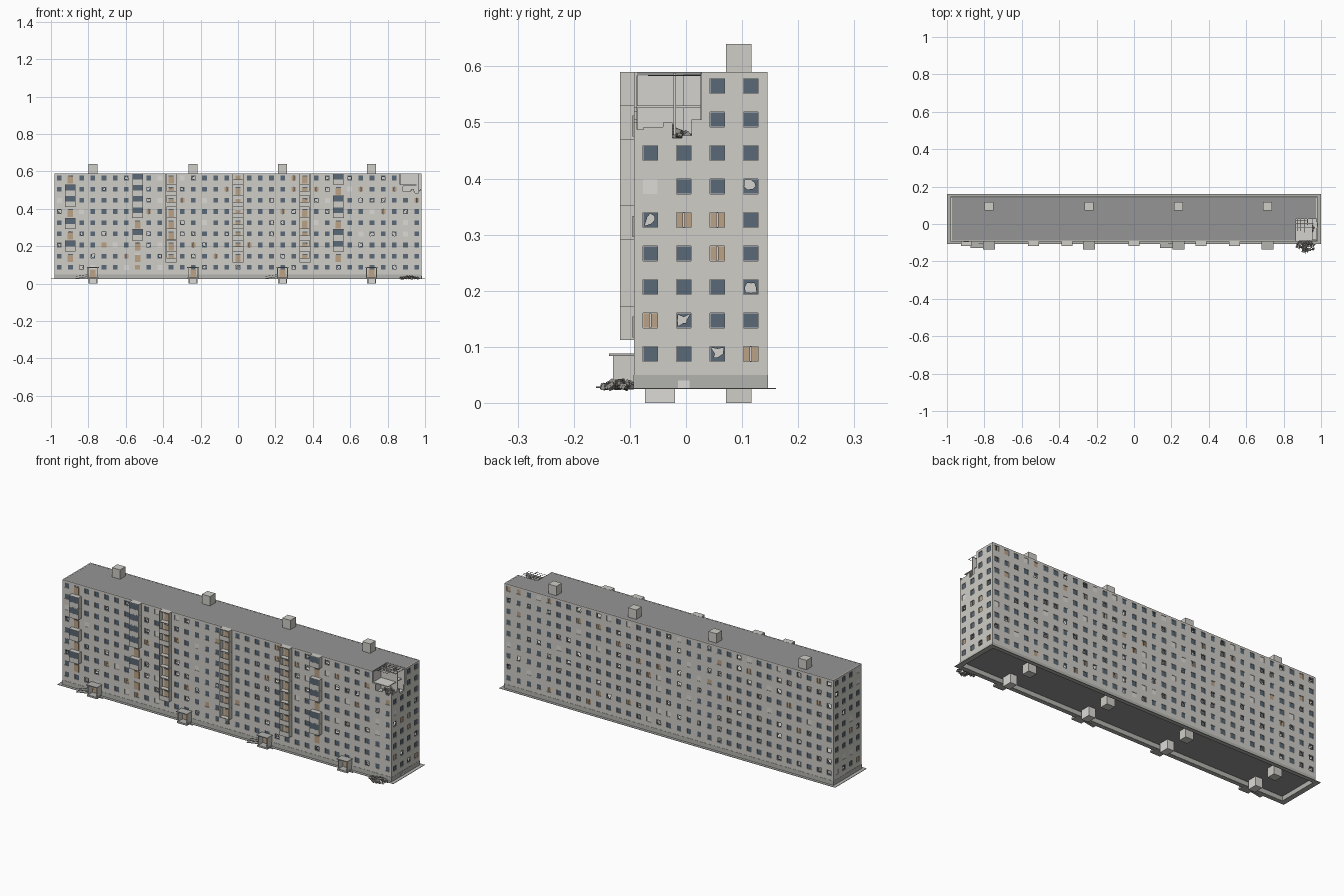
import bpy, bmesh, math, random
from mathutils import Matrix, Vector

if "Cube" in bpy.data.objects:
    bpy.data.objects.remove(bpy.data.objects["Cube"])
random.seed(7)

COL = dict(wall=(.62, .61, .57), plinth=(.45, .45, .43), glass=(.10, .14, .18), board=(.72, .71, .68),
           wood=(.50, .36, .24), roof=(.30, .30, .30), frame=(.75, .75, .72), rubble=(.28, .27, .25),
           inner=(.66, .65, .62), dark=(.14, .14, .14))
parts = {}


def part(name, col):
    if name not in parts:
        parts[name] = (bmesh.new(), col)
    return parts[name][0]


def box(name, col, x0, x1, y0, y1, z0, z1, rot=None):
    m = Matrix.Translation(((x0 + x1) / 2, (y0 + y1) / 2, (z0 + z1) / 2))
    if rot:
        m = m @ rot
    m = m @ Matrix.Diagonal((x1 - x0, y1 - y0, z1 - z0, 1))
    bmesh.ops.create_cube(part(name, col), size=1, matrix=m)


def poly(name, col, pts):
    bm = part(name, col)
    bm.faces.new([bm.verts.new(p) for p in pts])


X, D, CY = .98, .119, .026           # half length, half depth, centre in y
Z0, Z1, P, H = .025, .59, .0597, .0132  # bottom, top, window pitch, half window
Y0, Y1 = CY - D, CY + D
FLOORS = [.0875 + P * k for k in range(9)]
ENTR = [-.776, -.24, .238, .714]
# balcony stacks: glazed or open, and the storeys left without a balcony
STACKS = {-.896: (1, (0, 2, 4, 7)), -.537: (1, (0, 1, 3)), .537: (1, (0, 3, 6)),
          -.358: (0, ()), 0: (0, ()), .358: (0, ())}


# collapsed top corner, outlined in steps along each wall
def damaged(a, u, z):
    if a == 0 and u > .865:
        return z > [.527, .515, .495, .505, .485, .50][min(5, int((u - .865) / .02))]
    if a == 1 and u < .001:
        return z > [.487, .515, .492, .50, .472, .477, .505][max(0, min(6, int((u + .119) / .0172)))]
    return False


# one window: glazed, broken or boarded, with a pale frame
def window(a, u, z, T):
    h, d = H, .004
    q = lambda s, t, dd=d: T(u + s * h, dd, z + t * h)
    sq = [(-1, -1), (1, -1), (1, 1), (-1, 1)]
    for i in range(4):
        (s, t), (s2, t2) = sq[i], sq[(i + 1) % 4]
        poly("window_frames", "frame", [q(s, t, .003), q(s2, t2, .003),
                                        q(s2 * .95, t2 * .95, .003), q(s * .95, t * .95, .003)])
    r = random.random()
    if r < .62:
        poly("window_glass", "glass", [q(s, t) for s, t in sq])
    elif r < .84:
        ring = [(-1, -1), (0, -1), (1, -1), (1, 0), (1, 1), (0, 1), (-1, 1), (-1, 0)]
        k = [random.uniform(.3, .9) for _ in ring]
        for i in range(8):
            j = (i + 1) % 8
            poly("broken_glass", "glass", [q(*ring[i]), q(*ring[j]), q(ring[j][0] * k[j], ring[j][1] * k[j]),
                                           q(ring[i][0] * k[i], ring[i][1] * k[i])])
    elif r < .92:
        poly("boarded_windows", "board", [q(s, t, .002) for s, t in sq])
    else:
        for s0, s1 in ((-.95, -.08), (.08, .95)):
            poly("wooden_boards", "wood", [q(s0, -.95), q(s1, -.95), q(s1, .95), q(s0, .95)])


# outer walls: a grid of cells with the window cells left open
def wall(a, name, half, depth, n):
    R = Matrix.Rotation(a * math.pi / 2, 4, 'Z')
    T = lambda u, d, z: R @ Vector((u, -depth + d, z)) + Vector((0, CY, 0))
    cols = [(i - (n - 1) / 2) * P for i in range(n)]
    us = {-half, half} | {c + s * H for c in cols for s in (-1, 1)}
    zs = {Z0, Z1} | {f + s * H for f in FLOORS for s in (-1, 1)}
    if a == 0:
        us |= {.865 + .02 * i for i in range(6)}
    if a == 1:
        us |= {-.119 + .0172 * i for i in range(8)}
    if a < 2:
        zs |= {.472, .477, .485, .487, .495, .50, .505, .515, .527}
    us, zs = sorted(us), sorted(zs)
    bm, vs = part(name, "wall"), {}

    def v(i, j):
        if (i, j) not in vs:
            vs[i, j] = bm.verts.new(T(us[i], 0, zs[j]))
        return vs[i, j]
    for i in range(len(us) - 1):
        for j in range(len(zs) - 1):
            u, z = (us[i] + us[i + 1]) / 2, (zs[j] + zs[j + 1]) / 2
            hole = any(abs(u - c) < H for c in cols) and any(abs(z - f) < H for f in FLOORS)
            if not hole and not damaged(a, u, z):
                bm.faces.new([v(i, j), v(i + 1, j), v(i + 1, j + 1), v(i, j + 1)])
    for c in cols:
        for f in FLOORS:
            if not (f > .49 and damaged(a, c, .58)):
                window(a, c, f, T)


wall(0, "front_wall", X, D, 33)
wall(1, "right_wall", D, X, 4)
wall(2, "back_wall", X, D, 33)
wall(3, "left_wall", D, X, 4)

# plinth and pavement strip around the walls, with a raised underside
e = .001
for y0, y1, p0, p1 in ((Y0 - e, Y0 + .008, -.108, Y0 + .006), (Y1 - .008, Y1 + e, Y1 - .006, .16)):
    box("plinth", "plinth", -X - e, X + e, y0, y1, .025, .05)
    box("pavement", "plinth", -1, 1, p0, p1, .0245, .0265)
for s in (-1, 1):
    x0, x1 = sorted((s * (X + e), s * (X - .008)))
    box("plinth", "plinth", x0, x1, Y0, Y1, .025, .05)
    x0, x1 = sorted((s, s * (X - .006)))
    box("pavement", "plinth", x0, x1, Y0 + .006, Y1 - .006, .0245, .0265)
box("underside", "roof", -X + .007, X - .007, Y0 + .007, Y1 - .007, .049, .053)
box("hatch", "board", X, X + .003, -.014, .006, .027, .04)

# roof with the open corner
box("roof", "roof", -X + .005, .865, Y0 + .005, Y1 - .005, .584, .5895)
box("roof", "roof", .865, X - .005, .03, Y1 - .005, .584, .5895)

# floors, corridor walls and cross walls inside
for k in range(1, 9):
    z = .052 + P * k
    box("floor_slabs", "inner", -X + .007, .865, Y0 + .007, Y1 - .007, z - .002, z + .002)
    box("floor_slabs", "inner", .865, X - .007, .03 if k == 8 else Y0 + .007, Y1 - .007, z - .002, z + .002)
for y in (.0, .056):
    box("corridor_walls", "inner", -X + .007, .865, y - .028, y - .025, .053, .584)
    box("corridor_walls", "inner", .865, X - .04, y - .028, y - .025, .053, .468 if y == 0 else .58)
for i in range(11):
    x = -.865 + i * .173
    box("cross_walls", "inner", x - .002, x + .002, Y0 + .007, Y1 - .007, .053, .584)

# exposed rooms in the collapsed corner
box("room_back_wall", "inner", .865, X - .007, .026, .03, .47, .588)
box("room_partition", "inner", .868, .965, -.022, -.018, .47, .588)
box("room_partition", "inner", .925, .929, -.005, .026, .47, .585)
box("broken_floor", "inner", .865, .955, -.088, .026, .526, .53)
for i in range(6):
    x, y = .872 + i * .019, .02 - i * .016
    box("bent_bars", "dark", x, x + .0012, random.uniform(-.07, -.03), .03, .583, .5842)
    box("bent_bars", "dark", .865, random.uniform(.92, .975), y, y + .0012, .583, .5842)


# lumps of debris on the ground and inside the broken rooms
def rubble(name, cx, cy, z, rx, ry, hgt, n):
    for _ in range(n):
        t, r = random.uniform(0, 6.28), math.sqrt(random.random())
        s = random.uniform(.004, .010)
        m = (Matrix.Translation((cx + rx * r * math.cos(t), cy + ry * r * math.sin(t),
                                 z + hgt * (1 - r) * random.random() + s * .3))
             @ Matrix.Rotation(random.uniform(0, 3), 4, (random.random(), random.random(), 1))
             @ Matrix.Diagonal((s * 1.4, s, s * .7, 1)))
        bmesh.ops.create_cube(part(name, "rubble"), size=1, matrix=m)


rubble("ground_rubble", .92, -.118, .026, .05, .03, .014, 110)
rubble("room_rubble", .925, -.025, .473, .04, .035, .02, 70)
box("rubble_bar", "dark", .915, .917, -.16, -.10, .027, .029)

# lift shafts through the roof and floor, and entrance pits
for x in ENTR:
    box("lift_shafts", "wall", x - .024, x + .024, .071, .117, 0, .64)
    box("entrance_pits", "board", x - .02, x + .02, -.073, -.02, 0, .05)

# balcony stacks, each with a narrow door behind on every storey
for x, (glazed, absent) in STACKS.items():
    w, yf, yb = .0285, -.118, Y0 + .001
    for k in range(8):
        z = .1125 + P * k
        t = z + P - .0005
        box("balcony_doors", "wood" if glazed else "board", x - .0145, x + .0145, Y0 - .002, Y0 + .001, z + .004, z + .042)
        if k in absent:
            continue
        box("balcony_slabs", "wall", x - w, x + w, yf, yb, z, z + .003)
        for s in (-1, 1):
            cx = x + s * (w - .0015)
            box("balcony_sides", "wall", cx - .0015, cx + .0015, yf, yb, z, t)
        if not glazed:
            if random.random() < .6:
                box("balcony_parapets", "wall", x - w, x + w, yf, yf + .002, z + .003, z + .026)
            continue
        box("balcony_parapets", "wall", x - w, x + w, yf, yf + .002, z, z + .027)
        box("balcony_glazing", "glass", x - w + .002, x + w - .002, yf + .0005, yf + .0015, z + .027, t)
        box("balcony_roofs", "wall", x - w, x + w, yf, yb, t - .002, t)
    if 7 not in absent:
        box("balcony_roofs", "wall", x - w, x + w, yf, yb, Z1 - .003, Z1)

# entrance porches with doors, two of them with ramps and rails
for i, x in enumerate(ENTR):
    box("porch_canopies", "plinth", x - .032, x + .032, -.137, Y0, .084, .088)
    box("porch_steps", "plinth", x - .03, x + .03, -.134, Y0, .024, .033)
    for s in (-1, 1):
        cx = x + s * .026
        box("porch_sides", "wall", cx - .0025, cx + .0025, -.13, Y0, .027, .084)
    box("entrance_doors", "wood", x - .015, x + .015, Y0 - .003, Y0, .033, .075)
    if i % 2 == 0:
        R = Matrix.Rotation(math.radians(-9), 4, 'Y')
        box("ramps", "plinth", x - .098, x - .028, -.128, -.102, .0305, .0335, R)
        for y in (-.128, -.102):
            box("ramp_rails", "dark", x - .098, x - .028, y - .0006, y + .0006, .0425, .044, R)

# turn every collected part into an object
mats = {}
for c, rgb in COL.items():
    mats[c] = bpy.data.materials.new(c)
    mats[c].diffuse_color = (*rgb, 1)
for name, (bm, col) in parts.items():
    me = bpy.data.meshes.new(name)
    bm.to_mesh(me)
    bm.free()
    me.materials.append(mats[col])
    ob = bpy.data.objects.new(name, me)
    bpy.context.collection.objects.link(ob)
    if name in ("front_wall", "back_wall", "left_wall", "right_wall"):
        mod = ob.modifiers.new("thickness", 'SOLIDIFY')
        mod.thickness, mod.offset = .006, -1

for m in bpy.data.materials:
    if m.users and not m.is_grease_pencil:
        m.use_nodes = True
        m.node_tree.nodes["Principled BSDF"].inputs["Base Color"].default_value = m.diffuse_color
